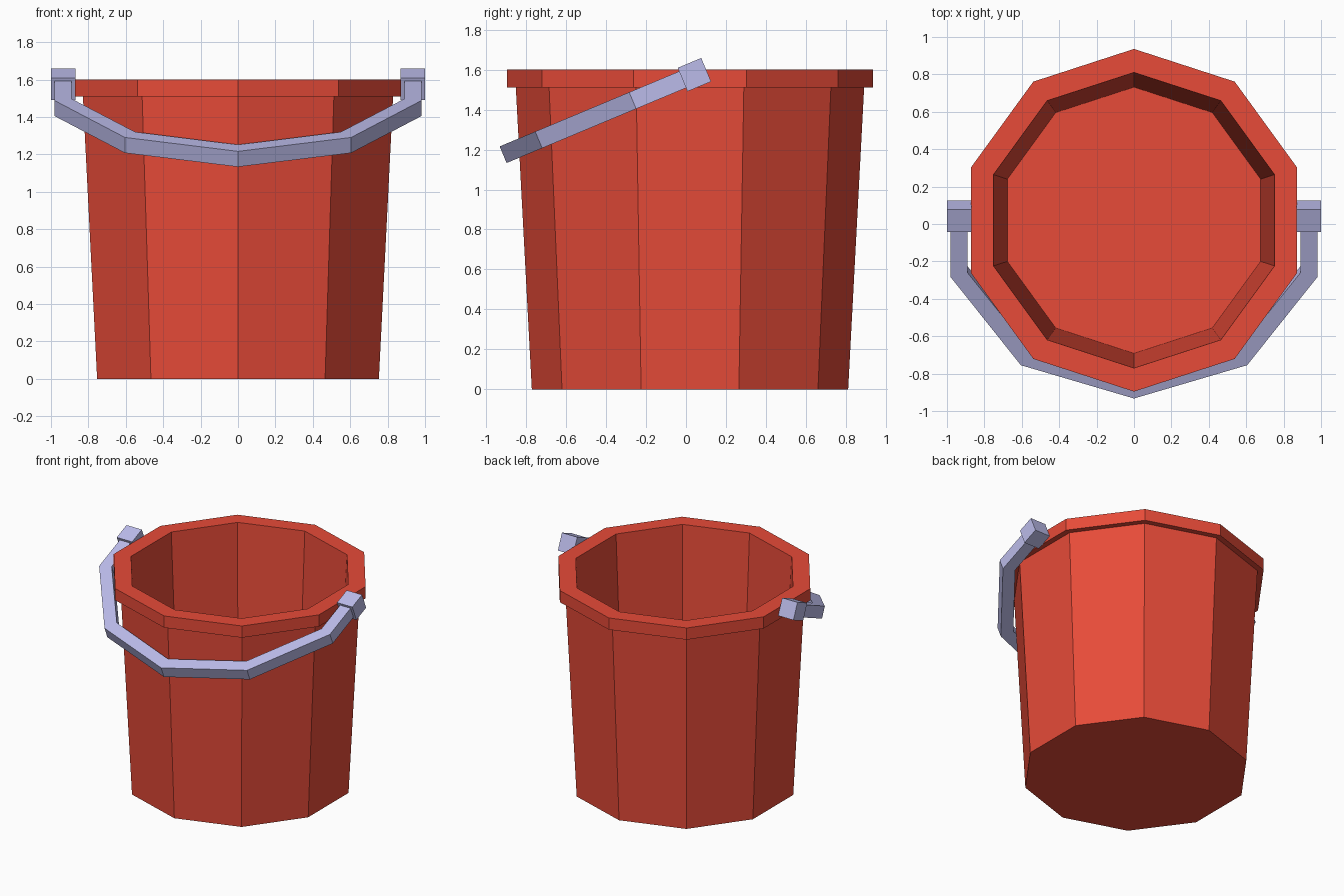
import bpy, bmesh
from math import sin, cos, pi, radians

if "Cube" in bpy.data.objects:
    bpy.data.objects.remove(bpy.data.objects["Cube"])

SIDES = 10
CENTRE_Y = 0.02
TILT = radians(22.7)
PIVOT = (0, 0.042, 1.575)


def material(name, rgb):
    m = bpy.data.materials.new(name)
    m.diffuse_color = (*rgb, 1)
    m.use_nodes = True
    m.node_tree.nodes["Principled BSDF"].inputs["Base Color"].default_value = m.diffuse_color
    return m


def finish(name, bm, mat):
    bmesh.ops.recalc_face_normals(bm, faces=bm.faces)
    me = bpy.data.meshes.new(name)
    bm.to_mesh(me)
    bm.free()
    me.materials.append(mat)
    ob = bpy.data.objects.new(name, me)
    bpy.context.collection.objects.link(ob)
    return ob


def skin(bm, rings):
    """Join successive closed rings of vertices with quads."""
    for a, b in zip(rings, rings[1:]):
        n = len(a)
        for i in range(n):
            j = (i + 1) % n
            bm.faces.new((a[i], a[j], b[j], b[i]))


def hang(ob):
    """Tilt a handle part about the pivot and mirror it left to right."""
    ob.location = PIVOT
    ob.rotation_euler.x = TILT
    ob.modifiers.new("Mirror", "MIRROR").use_axis[0] = True


red = material("red", (0.8, 0.07, 0.04))
violet = material("violet", (0.5, 0.5, 0.82))

# Bucket: ten-sided shell with rim, profile from outer base to inner floor
profile = [(0.792, 0), (0.872, 1.51), (0.916, 1.51), (0.916, 1.6),
           (0.79, 1.6), (0.712, 0.1)]
bm = bmesh.new()
rings = []
for r, z in profile:
    angles = [pi / 2 + 2 * pi * i / SIDES for i in range(SIDES)]
    rings.append([bm.verts.new((r * cos(a), CENTRE_Y + r * sin(a), z)) for a in angles])
skin(bm, rings)
bm.faces.new(rings[0])
bm.faces.new(rings[-1])
finish("bucket", bm, red)

# Handle: square bar, (outer x, outer reach, inner x, inner reach) per joint
joints = [(0.98, 0.03, 0.891, 0.03), (0.98, 0.335, 0.891, 0.308),
          (0.605, 0.845, 0.55, 0.769), (0, 1.038, 0, 0.946)]
H = 0.045
bm = bmesh.new()
rings = [[bm.verts.new(p) for p in ((xo, -do, -H), (xo, -do, H), (xi, -di, H), (xi, -di, -H))]
         for xo, do, xi, di in joints]
skin(bm, rings)
bm.faces.new(rings[0])
hang(finish("handle", bm, violet))

# Pivot blocks on both sides of the rim
bm = bmesh.new()
bmesh.ops.create_cube(bm, size=1)
bmesh.ops.scale(bm, vec=(0.13, 0.128, 0.128), verts=bm.verts)
bmesh.ops.translate(bm, vec=(0.935, 0, 0), verts=bm.verts)
hang(finish("handle_pivots", bm, violet))
